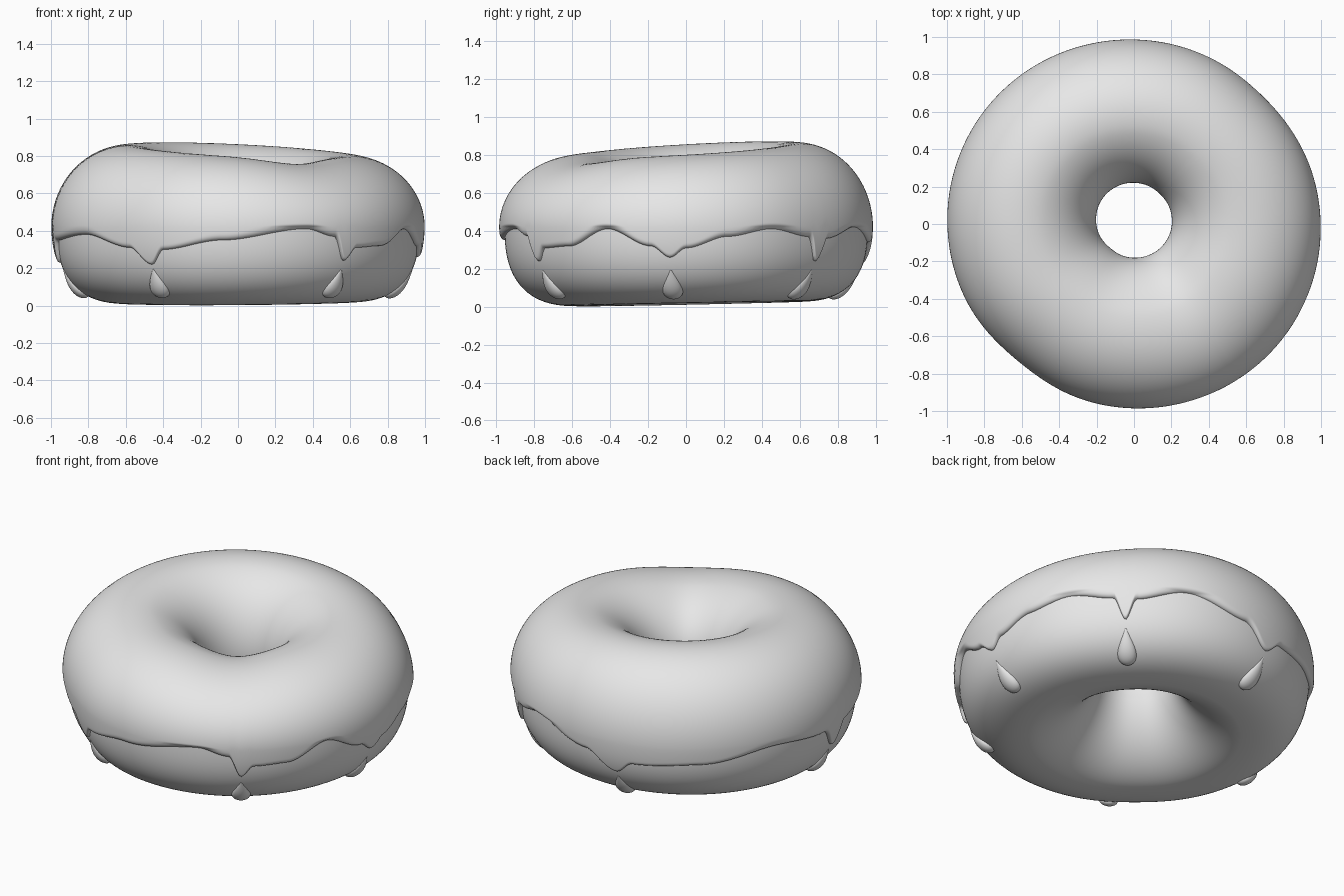
import bpy, bmesh
from math import sin, cos, pi, radians, asin, sqrt, exp
from mathutils import Vector

if "Cube" in bpy.data.objects:
    bpy.data.objects.remove(bpy.data.objects["Cube"])

grey = bpy.data.materials.new("plain grey")
grey.use_nodes = True
grey.diffuse_color = (0.8, 0.8, 0.8, 1)
grey.node_tree.nodes["Principled BSDF"].inputs["Base Color"].default_value = (0.8, 0.8, 0.8, 1)

MID, RING, TUBE, SKIN = 0.42, 0.588, 0.382, 0.028
OUTER_LOW, INNER_LOW = 1.28, 0.87
DRIPS = [-120, -54, -5, 47, 101, 183]

# Icing rim: height at each angle around the ring, in degrees
RIM = [(-120, .22), (-115, .3), (-95, .35), (-68, .41), (-58, .37), (-54, .24), (-50, .31),
       (-39, .32), (-25, .41), (-11, .32), (-5, .26), (0, .31), (13, .37), (28, .41), (43, .37),
       (47, .24), (51, .36), (68, .42), (90, .34), (101, .23), (107, .3), (130, .32),
       (155, .38), (177, .35), (183, .23), (188, .35), (212, .38), (232, .31), (240, .22)]


def rim_height(deg):
    deg = (deg + 120) % 360 - 120
    for (a, za), (b, zb) in zip(RIM, RIM[1:]):
        if deg <= b:
            t = (deg - a) / (b - a)
            return za + (zb - za) * t * t * (3 - 2 * t)
    return RIM[0][1]


def bump(th, deg, width):
    """Smooth hill of height one centred on an angle."""
    gap = (th - radians(deg) + pi) % (2 * pi) - pi
    return exp(-(gap / width) ** 2)


def depth(th):
    return MID - 0.015 + 0.013 * cos(th + radians(110))


def crown(th):
    """Height of the top: tilted, with a dent near the front."""
    return 0.83 + 0.043 * cos(th - radians(130)) - 0.03 * bump(th, -58, 0.4)


def spread(th):
    """Unevenness of the outline, flattened at two corners."""
    return 0.994 + 0.012 * cos(2 * (th - radians(150))) - 0.012 * bump(th, 45, 0.3) - 0.02 * bump(th, 230, 0.3)


def surface(th, phi, off=0.0):
    """Point on the uneven ring; phi is zero outside and rises over the top."""
    s, c = sin(phi), cos(phi)
    if s >= 0:
        x = c
        z = MID + (crown(th) - SKIN - MID + off) * s
    else:
        power = 1 / (OUTER_LOW if c > 0 else INNER_LOW)
        x = abs(c) ** power * (1 if c > 0 else -1)
        z = MID - (depth(th) + off) * abs(s) ** power
    r = (RING + (TUBE + off) * x) * spread(th)
    return Vector((r * cos(th), r * sin(th) + 0.025 * (1 - r), z))


def low_phi(th, z):
    return -asin(min(1, max(0, (MID - z) / depth(th))) ** OUTER_LOW)


def finish(name, bm):
    bmesh.ops.recalc_face_normals(bm, faces=bm.faces)
    me = bpy.data.meshes.new(name)
    bm.to_mesh(me)
    bm.free()
    me.materials.append(grey)
    me.polygons.foreach_set("use_smooth", [True] * len(me.polygons))
    ob = bpy.data.objects.new(name, me)
    bpy.context.collection.objects.link(ob)


def ring_mesh(name, steps, section, closed):
    bm = bmesh.new()
    rings = [[bm.verts.new(p) for p in section(2 * pi * i / steps)] for i in range(steps)]
    for i in range(steps):
        a, b = rings[i], rings[(i + 1) % steps]
        n = len(a)
        for j in range(n if closed else n - 1):
            k = (j + 1) % n
            bm.faces.new((a[j], b[j], b[k], a[k]))
    finish(name, bm)


# Dough
def dough_section(th):
    return [surface(th, -pi + 2 * pi * j / 96) for j in range(96)]


# Icing: a skin over the dough, thinner low down, with a rounded lip
def icing_section(th):
    start = low_phi(th, rim_height(th * 180 / pi))
    span = pi + 0.15 - start
    points = []
    for j in range(81):
        d = span * (j / 80) ** 1.7
        lip = sqrt(1 - (1 - min(d / 0.06, 1)) ** 2)
        thin = 0.3 + 0.7 * max(0, min(1, (start + d + 0.6) / 0.6))
        fade = min(1, (span - d) / 1.5)
        points.append(surface(th, start + d, SKIN * lip * fade * thin - 0.004 * (1 - lip)))
    return points


ring_mesh("dough", 160, dough_section, True)
ring_mesh("icing", 480, icing_section, False)

# Teardrops hanging below each low point of the rim
for i, deg in enumerate(DRIPS):
    th = radians(deg)
    head = surface(th, low_phi(th, 0.2), 0.002)
    tail = surface(th, low_phi(th, 0.05), 0.004)
    axis = head - tail
    side = Vector((-sin(th), cos(th), 0))
    out = side.cross(axis).normalized()
    bm = bmesh.new()
    bmesh.ops.create_uvsphere(bm, u_segments=24, v_segments=18, radius=1)
    for v in bm.verts:
        t = (1 - v.co.z) / 2
        w = 0.074 * t ** 0.65
        bulge = 0.01 * sin(pi * t)
        v.co = (head + tail) / 2 + axis * v.co.z / 2 + side * v.co.x * w + out * (v.co.y * w * 0.65 + bulge)
    finish(f"icing_drop_{i + 1}", bm)
